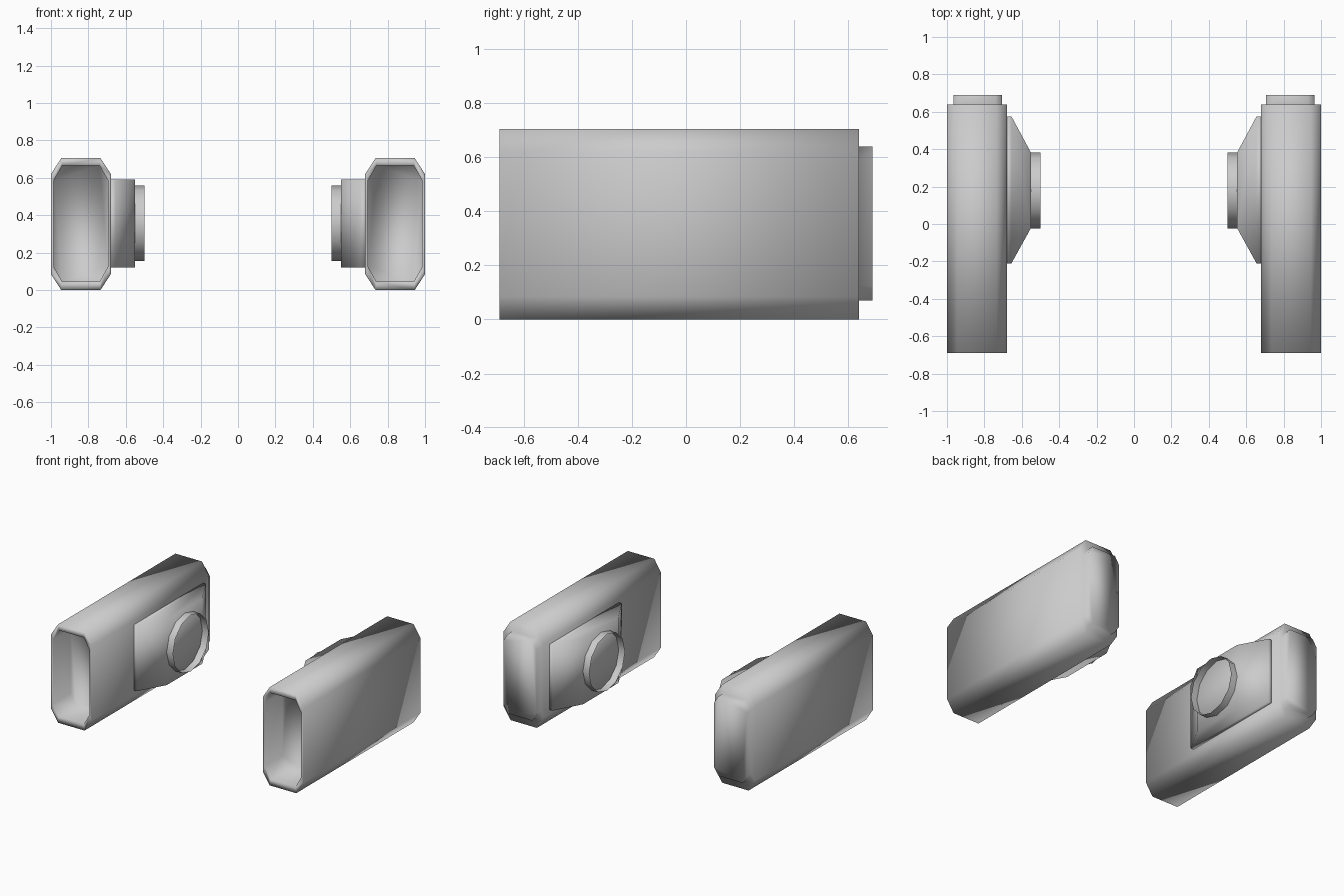
import bpy
import bmesh
import math

cube = bpy.data.objects.get("Cube")
if cube:
    bpy.data.objects.remove(cube, do_unlink=True)

grey = bpy.data.materials.new("plain grey")
grey.use_nodes = True
colour = (0.6, 0.6, 0.6, 1)
grey.diffuse_color = colour
grey.node_tree.nodes["Principled BSDF"].inputs["Base Color"].default_value = colour


def octagon(x0, x1, z0, z1, cx, cz, y):
    """Chamfered rectangle across the pod at depth y."""
    return [(x0 + cx, y, z0), (x1 - cx, y, z0), (x1, y, z0 + cz), (x1, y, z1 - cz),
            (x1 - cx, y, z1), (x0 + cx, y, z1), (x0, y, z1 - cz), (x0, y, z0 + cz)]


def rectangle(x, y0, y1, z0, z1):
    return [(x, y0, z0), (x, y1, z0), (x, y1, z1), (x, y0, z1)]


def circle(x, y, z, r, sides):
    angles = [2 * math.pi * i / sides for i in range(sides)]
    return [(x, y + r * math.cos(a), z + r * math.sin(a)) for a in angles]


def loft(name, rings, side, caps=True):
    """Skin a row of matching rings, optionally closing both ends."""
    bm = bmesh.new()
    loops = [[bm.verts.new((side * x, y, z)) for x, y, z in ring] for ring in rings]
    for a, b in zip(loops, loops[1:]):
        for i in range(len(a)):
            j = (i + 1) % len(a)
            bm.faces.new((a[i], a[j], b[j], b[i]))
    if caps:
        bm.faces.new(loops[0])
        bm.faces.new(loops[-1])
    bmesh.ops.recalc_face_normals(bm, faces=bm.faces)
    for face in bm.faces:
        face.smooth = True
    mesh = bpy.data.meshes.new(name)
    bm.to_mesh(mesh)
    bm.free()
    mesh.materials.append(grey)
    obj = bpy.data.objects.new(name, mesh)
    bpy.context.collection.objects.link(obj)
    return obj


for label, side in (("left", 1), ("right", -1)):
    # Long pod with a recessed front mouth and a stepped rear cap
    outer = (0.68, 1.0, 0.0, 0.705, 0.055, 0.085)
    mouth = (0.695, 0.985, 0.045, 0.665, 0.045, 0.08)
    cap = (0.705, 0.965, 0.07, 0.64, 0.035, 0.055)
    loft(label + "_pod", [
        octagon(*mouth, -0.49),
        octagon(*mouth, -0.69),
        octagon(*outer, -0.69),
        octagon(*outer, 0.64),
        octagon(*cap, 0.64),
        octagon(*cap, 0.69),
    ], side)

    # Tapered mount on the inner side
    loft(label + "_mount", [
        rectangle(0.69, -0.21, 0.575, 0.12, 0.59),
        rectangle(0.655, -0.21, 0.575, 0.12, 0.59),
        rectangle(0.55, -0.02, 0.38, 0.12, 0.59),
    ], side)

    # Open collar around the mount's flat end
    loft(label + "_collar", [
        circle(0.552, 0.18, 0.357, 0.203, 12),
        circle(0.50, 0.18, 0.357, 0.203, 12),
    ], side, caps=False)
